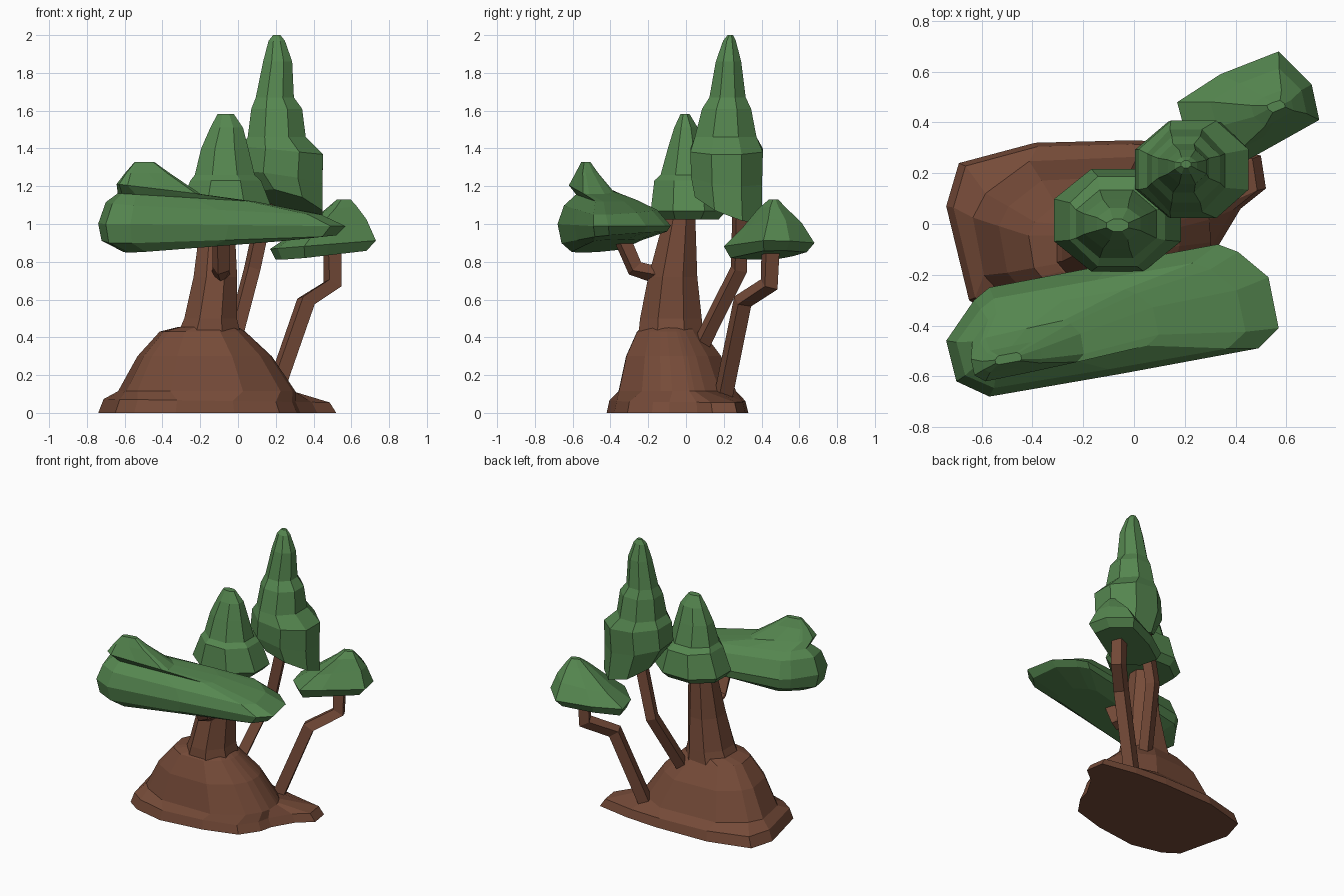
import bpy, bmesh, math
from mathutils import Vector

if "Cube" in bpy.data.objects:
    bpy.data.objects.remove(bpy.data.objects["Cube"])


def material(name, rgb):
    m = bpy.data.materials.new(name)
    m.diffuse_color = (*rgb, 1.0)
    m.use_nodes = True
    m.node_tree.nodes["Principled BSDF"].inputs["Base Color"].default_value = m.diffuse_color
    return m


BARK = material("bark brown", (0.180, 0.070, 0.040))
LEAF = material("leaf green", (0.091, 0.240, 0.079))


def loft(name, rings, mat):
    """Flat-shaded skin through rings of equal point count, capped at both ends."""
    bm = bmesh.new()
    loops = [[bm.verts.new(p) for p in r] for r in rings]
    n = len(loops[0])
    for a, b in zip(loops, loops[1:]):
        for i in range(n):
            j = (i + 1) % n
            bm.faces.new((a[i], a[j], b[j], b[i]))
    bm.faces.new(loops[0][::-1])
    bm.faces.new(loops[-1])
    bmesh.ops.recalc_face_normals(bm, faces=bm.faces)
    mesh = bpy.data.meshes.new(name)
    bm.to_mesh(mesh)
    bm.free()
    mesh.materials.append(mat)
    ob = bpy.data.objects.new(name, mesh)
    bpy.context.collection.objects.link(ob)
    return ob


def ellipse(z, cx, cy, rx, ry, n=8, turn=22.5, tx=0, ty=0):
    """Ring of n points; tx, ty tilt it along x and y."""
    pts = []
    for i in range(n):
        a = math.radians(turn) + math.tau * i / n
        dx, dy = rx * 1.04 * math.cos(a), ry * 1.04 * math.sin(a)
        pts.append(Vector((cx + dx, cy + dy, z + tx * dx + ty * dy)))
    return pts


def scaled(outline, c, to, sx, sy, z, tx=0, ty=0):
    """Outline scaled about c and moved to a new centre, with tilt."""
    pts = []
    for x, y in outline:
        dx, dy = (x - c[0]) * sx, (y - c[1]) * sy
        pts.append(Vector((to[0] + dx, to[1] + dy, z + tx * dx + ty * dy)))
    return pts


def branch(name, path, r=0.038):
    """Square tube along a bent path."""
    path = [Vector(p) for p in path]
    rings = []
    for i, p in enumerate(path):
        d = (path[min(i + 1, len(path) - 1)] - path[max(i - 1, 0)]).normalized()
        u = d.cross(Vector((0.35, -1, 0))).normalized()
        v = d.cross(u)
        rings.append([p + u * r * a + v * r * b
                      for a, b in ((1, 1), (-1, 1), (-1, -1), (1, -1))])
    return loft(name, rings, BARK)


# Root mound: irregular footprint with a low lobe on the right
foot = [(.52, .14), (.50, .27), (.25, .315), (0, .33), (-.39, .32), (-.69, .24),
        (-.74, .07), (-.65, -.30), (-.55, -.37), (-.33, -.42), (-.02, -.38),
        (.22, -.31), (.31, -.18), (.33, -.09), (.42, .06)]
mid = (-.17, -.05)
angles = [math.atan2(y - mid[1], x - mid[0]) for x, y in foot]


def mound_ring(z, cx, cy, rx, ry):
    return [Vector((cx + rx * math.cos(a), cy + ry * math.sin(a), z)) for a in angles]


loft("root_mound", [
    scaled(foot, mid, mid, 1, 1, 0),
    scaled(foot, mid, mid, .95, .96, .065, tx=-.015),
    mound_ring(.115, -.17, -.045, .475, .34),
    mound_ring(.30, -.18, -.065, .36, .275),
    mound_ring(.43, -.19, -.085, .23, .19),
    mound_ring(.455, -.16, -.08, .16, .165)], BARK)

# Tapering trunk
loft("trunk", [ellipse(.40, -.155, -.08, .18, .18),
               ellipse(.50, -.145, -.08, .145, .17),
               ellipse(.72, -.12, -.07, .12, .135),
               ellipse(1.10, -.105, -.025, .085, .075)], BARK)

# Branches
branch("right_branch", [(.19, .20, .10), (.36, .30, .59), (.50, .44, .68), (.50, .45, .92)])
branch("back_branch", [(-.03, .08, .36), (.075, .28, .76), (.16, .29, 1.15)], .034)
branch("front_branch", [(-.09, -.12, .72), (-.09, -.27, .765), (-.09, -.35, .95)], .034)

# Long sloping front canopy with a peak at its left end
slab = [(-.70, -.62), (-.57, -.68), (-.05, -.59), (.49, -.49), (.57, -.41), (.53, -.21),
        (.41, -.11), (.33, -.08), (-.10, -.16), (-.57, -.25), (-.63, -.30), (-.74, -.46)]
sc = (-.085, -.38)
loft("front_canopy", [
    scaled(slab, sc, (-.16, -.42), .68, .62, .885, tx=.07, ty=.05),
    scaled(slab, sc, (-.10, -.38), .95, .93, .93, tx=.02, ty=.08),
    scaled(slab, sc, sc, 1, 1, .995, tx=-.01),
    scaled(slab, sc, (-.13, -.40), .87, .82, 1.085, tx=-.06, ty=.05),
    scaled(slab, sc, (-.27, -.42), .56, .54, 1.14, tx=-.06),
    scaled(slab, sc, (-.42, -.50), .34, .40, 1.185, tx=-.12),
    scaled(slab, sc, (-.48, -.525), .18, .20, 1.27),
    scaled(slab, sc, (-.495, -.53), .08, .08, 1.328)], LEAF)

# Bell-shaped canopy on the trunk
loft("middle_canopy", [ellipse(1.025, -.07, .01, .22, .17),
                       ellipse(1.07, -.065, .015, .26, .21),
                       ellipse(1.23, -.065, .01, .195, .185),
                       ellipse(1.26, -.07, .00, .165, .14),
                       ellipse(1.40, -.07, .00, .13, .10),
                       ellipse(1.51, -.06, .00, .09, .065),
                       ellipse(1.582, -.065, -.005, .045, .025)], LEAF)

# Tall stepped canopy at the back
loft("tall_canopy", [ellipse(1.095, .265, .225, .19, .185, tx=-.28, ty=-.38),
                     ellipse(1.24, .225, .215, .23, .195, tx=-.15, ty=-.1),
                     ellipse(1.39, .235, .215, .225, .2, tx=-.1),
                     ellipse(1.46, .205, .21, .16, .17),
                     ellipse(1.61, .205, .215, .14, .135),
                     ellipse(1.67, .195, .22, .105, .1),
                     ellipse(1.86, .21, .225, .08, .07),
                     ellipse(1.97, .205, .23, .045, .035),
                     ellipse(2.0, .205, .235, .02, .015)], LEAF)

# Small cap canopy on the right branch
cap = [(.17, .48), (.21, .33), (.35, .20), (.48, .27), (.73, .41), (.70, .55), (.57, .68),
       (.34, .59)]
cc = (.45, .455)
loft("right_canopy", [
    scaled(cap, cc, (.44, .45), .86, .84, .835, tx=.10, ty=.03),
    scaled(cap, cc, cc, 1, 1, .89, tx=.08, ty=.0),
    scaled(cap, cc, (.49, .465), .68, .66, .99, tx=.18),
    scaled(cap, cc, (.545, .46), .30, .30, 1.085, tx=.1),
    scaled(cap, cc, (.56, .465), .13, .10, 1.13)], LEAF)
